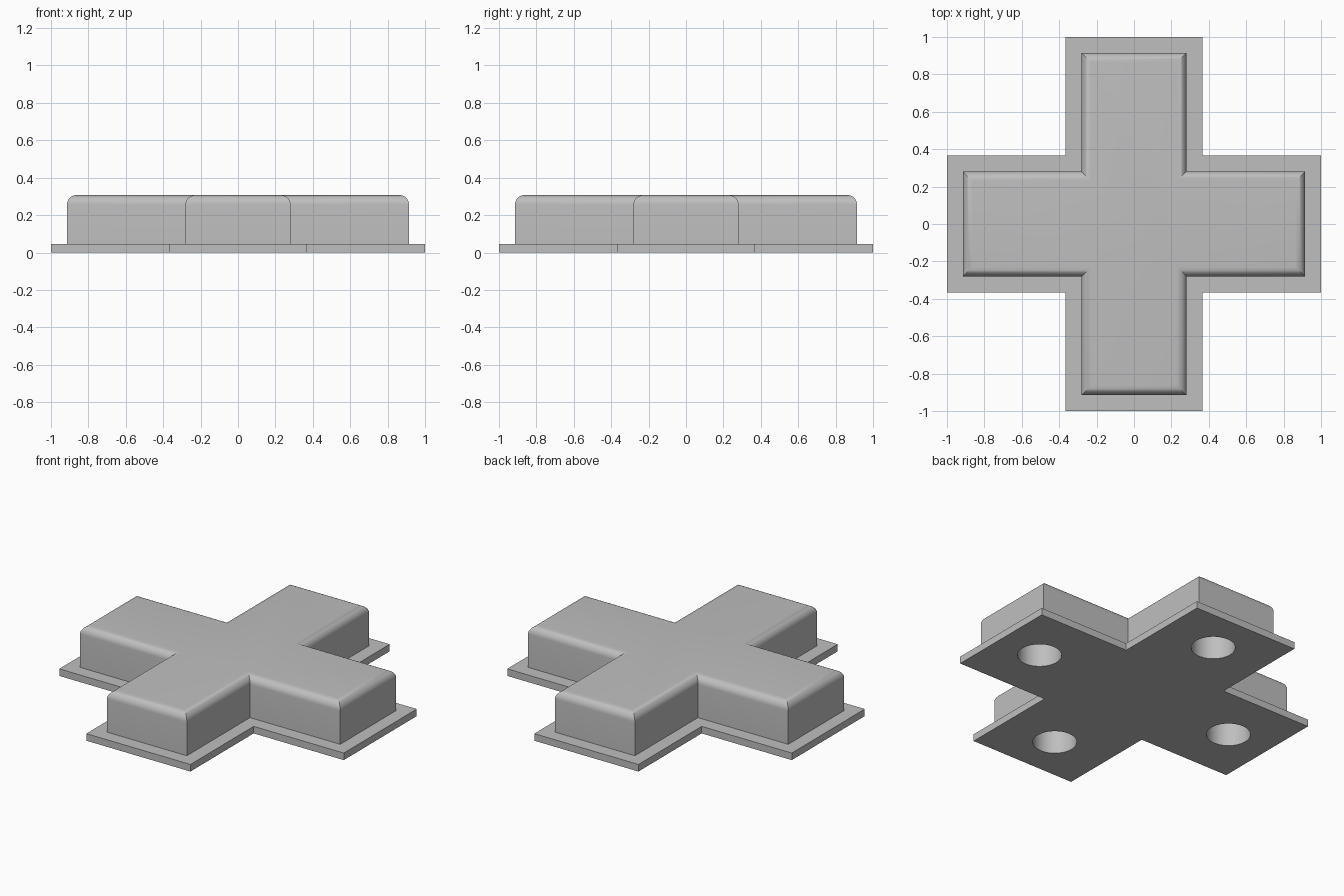
import bpy
import bmesh
import math
from mathutils import Matrix

if "Cube" in bpy.data.objects:
    bpy.data.objects.remove(bpy.data.objects["Cube"], do_unlink=True)

ARM_LENGTH, ARM_HALF_WIDTH = 1.0, 0.366
FLANGE_HEIGHT, FLANGE_WIDTH = 0.045, 0.085
HEIGHT, ROUNDING, ROUND_STEPS = 0.307, 0.052, 8
HOLE_DISTANCE, HOLE_RADIUS, HOLE_DEPTH = 0.71, 0.127, 0.21

grey = bpy.data.materials.new("plain_grey")
grey.use_nodes = True
colour = (0.52, 0.52, 0.52, 1)
grey.diffuse_color = colour
grey.node_tree.nodes["Principled BSDF"].inputs["Base Color"].default_value = colour


def make_object(name, bm):
    bmesh.ops.recalc_face_normals(bm, faces=bm.faces)
    mesh = bpy.data.meshes.new(name)
    bm.to_mesh(mesh)
    bm.free()
    mesh.materials.append(grey)
    obj = bpy.data.objects.new(name, mesh)
    bpy.context.collection.objects.link(obj)
    return obj


def cross_outline(inset):
    """Plus-shaped outline, shrunk evenly by the inset."""
    w, l = ARM_HALF_WIDTH - inset, ARM_LENGTH - inset
    points = []
    for turn in range(4):
        c, s = [(1, 0), (0, 1), (-1, 0), (0, -1)][turn]
        points += [(c * x - s * y, s * x + c * y) for x, y in ((l, -w), (l, w), (w, w))]
    return points


# Flanged cross block: stacked outlines with a rounded upper rim
sections = [(0, 0), (0, FLANGE_HEIGHT), (FLANGE_WIDTH, FLANGE_HEIGHT)]
for i in range(ROUND_STEPS + 1):
    a = math.pi / 2 * i / ROUND_STEPS
    sections.append((FLANGE_WIDTH + ROUNDING * (1 - math.cos(a)),
                     HEIGHT - ROUNDING * (1 - math.sin(a))))

bm = bmesh.new()
rings = [[bm.verts.new((x, y, z)) for x, y in cross_outline(d)] for d, z in sections]
for low, high in zip(rings, rings[1:]):
    for i in range(len(low)):
        j = (i + 1) % len(low)
        bm.faces.new((low[i], low[j], high[j], high[i]))
bm.faces.new(rings[0][::-1])
bm.faces.new(rings[-1])
block = make_object("flanged_cross_block", bm)

# Round blind holes in the underside, one per arm
bm = bmesh.new()
for turn in range(4):
    a = turn * math.pi / 2
    place = Matrix.Translation((HOLE_DISTANCE * math.cos(a), HOLE_DISTANCE * math.sin(a), 0))
    bmesh.ops.create_cone(bm, cap_ends=True, segments=48, radius1=HOLE_RADIUS,
                          radius2=HOLE_RADIUS, depth=HOLE_DEPTH * 2, matrix=place)
cutter = make_object("hole_cutter", bm)
cutter.hide_render = True

cut = block.modifiers.new("holes", "BOOLEAN")
cut.operation = "DIFFERENCE"
cut.solver = "EXACT"
cut.object = cutter

bpy.ops.object.select_all(action="DESELECT")
bpy.context.view_layer.objects.active = block
block.select_set(True)
bpy.ops.object.modifier_apply(modifier=cut.name)
bpy.data.objects.remove(cutter, do_unlink=True)
bpy.ops.object.shade_smooth_by_angle(angle=math.radians(30))
